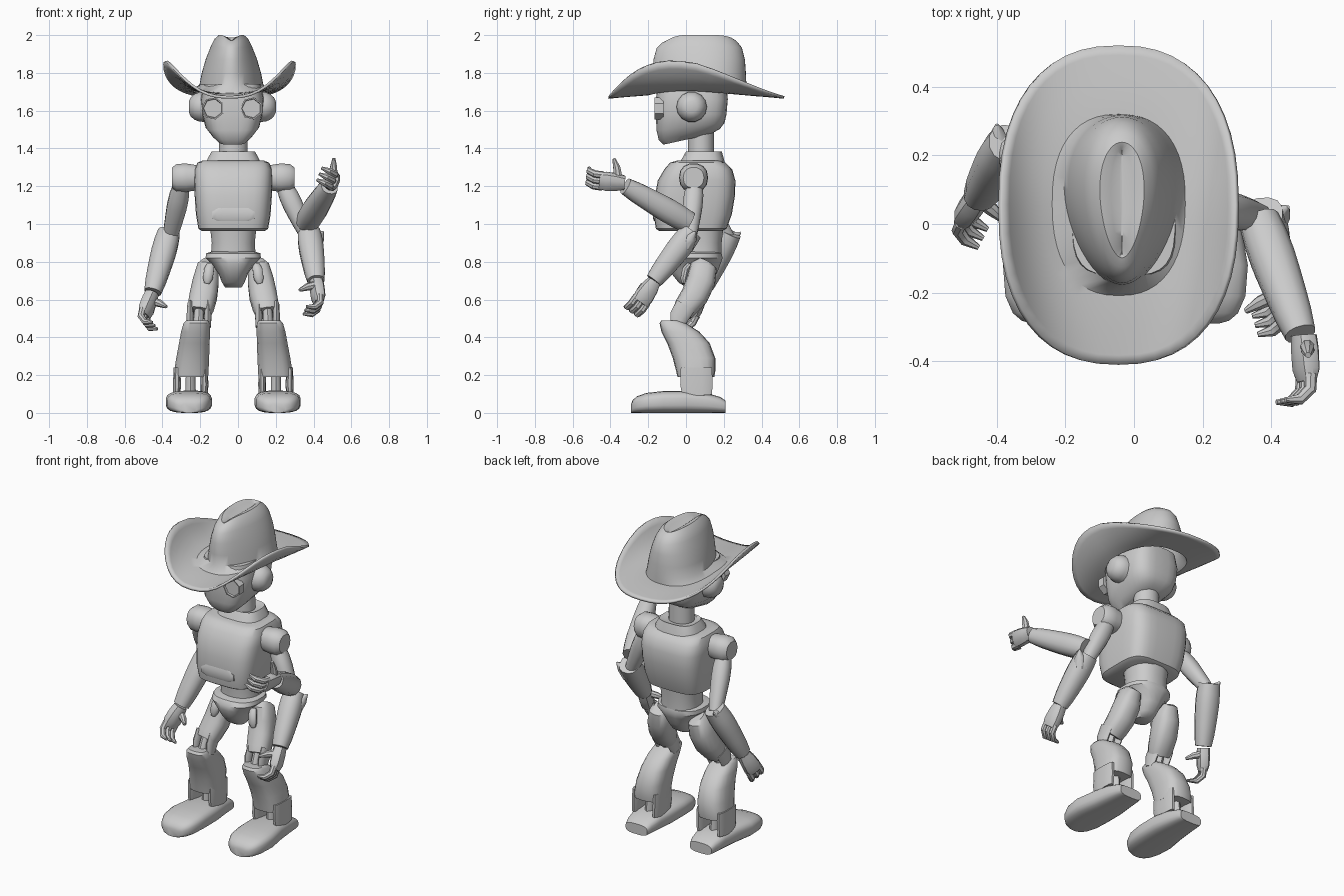
import bpy, bmesh, math
from mathutils import Vector

if "Cube" in bpy.data.objects:
    bpy.data.objects.remove(bpy.data.objects["Cube"])

mat = bpy.data.materials.new("light_grey")
mat.use_nodes = True
grey = (0.6, 0.6, 0.6, 1)
mat.diffuse_color = grey
mat.node_tree.nodes["Principled BSDF"].inputs["Base Color"].default_value = grey
MID = -0.025
parts = []


def spow(v, p):
    return math.copysign(abs(v) ** (2 / p), v)


def finish(name, bm):
    bmesh.ops.recalc_face_normals(bm, faces=bm.faces)
    me = bpy.data.meshes.new(name)
    bm.to_mesh(me)
    bm.free()
    me.materials.append(mat)
    ob = bpy.data.objects.new(name, me)
    bpy.context.collection.objects.link(ob)
    parts.append(ob)
    return ob


def skin(bm, rings, caps=(True, True)):
    n = len(rings[0])
    for a, b in zip(rings, rings[1:]):
        for i in range(n):
            j = (i + 1) % n
            bm.faces.new((a[i], a[j], b[j], b[i]))
    if caps[0]:
        bm.faces.new(rings[0])
    if caps[1]:
        bm.faces.new(rings[-1])


def tube(name, path, sides=14, p=2.0, axis=None, ref=(1, 0, 0)):
    """Loft rounded sections (centre, half width, half depth) along a path."""
    bm, rings = bmesh.new(), []
    cs = [Vector(s[0]) for s in path]
    for k, (c, rw, rd) in enumerate(path):
        t = Vector(axis) if axis else cs[min(k + 1, len(cs) - 1)] - cs[max(k - 1, 0)]
        t.normalize()
        u = Vector(ref)
        u = (u - t * u.dot(t)).normalized()
        w = t.cross(u)
        ring = []
        for i in range(sides):
            a = 2 * math.pi * (i + 0.5) / sides
            ring.append(bm.verts.new(cs[k] + u * rw * spow(math.cos(a), p)
                                     + w * rd * spow(math.sin(a), p)))
        rings.append(ring)
    skin(bm, rings)
    return finish(name, bm)


def stack(name, rows, x=MID, sides=20, p=2.0):
    """Horizontal sections: height, half width, front y, back y."""
    return tube(name, [((x, (f + b) / 2, z), rx, (b - f) / 2) for z, rx, f, b in rows],
                sides, p, axis=(0, 0, 1))


# Hat: brim and creased crown lofted as one sheet, then thickened
bm, rings, N = bmesh.new(), [], 48
for s in (1.0, 0.94, 0.86, 0.76, 0.65, 0.56):
    ring = []
    for i in range(N):
        a = 2 * math.pi * i / N
        u, v = spow(math.cos(a), 2.4), spow(math.sin(a), 2.4)
        lift = 0.152 * abs(u) ** 2.5 * (1 - 0.6 * v) * (1 - 0.4 * max(0, v))
        z = 1.695 + lift * s ** 4 - 0.025 * (v * s) ** 2
        ring.append(bm.verts.new((-0.045 + 0.345 * u * s, 0.055 + 0.465 * v * s, z)))
    rings.append(ring)
for z, rx, ry, crease in ((1.735, .16, .243, 0), (1.8, .147, .24, 0), (1.87, .127, .235, 0),
                          (1.935, .102, .22, .3), (1.975, .083, .192, .7), (1.995, .062, .168, 1),
                          (1.985, .035, .155, .8), (1.968, .008, .145, .5)):
    ring = []
    for i in range(N):
        a = 2 * math.pi * i / N
        u, v = math.cos(a), math.sin(a)
        dip = crease * (max(0, -v) ** 4 * 0.03 + max(0, v) ** 4 * 0.015)
        ring.append(bm.verts.new((-0.035 + rx * u * (1 + 0.2 * v), 0.07 + ry * v, z - dip)))
    rings.append(ring)
skin(bm, rings, (False, True))
hat = finish("hat", bm)
mod = hat.modifiers.new("thickness", "SOLIDIFY")
mod.thickness, mod.offset = 0.014, 0

# Head with a chin that rises toward the back, ears and sunken eye discs
head = stack("head", [(1.42, .075, -.12, .13), (1.45, .105, -.145, .18), (1.5, .142, -.157, .205),
                      (1.58, .16, -.16, .215), (1.66, .168, -.16, .222), (1.74, .15, -.15, .215)],
             x=-0.03, sides=28, p=3.5)
for v in head.data.vertices:
    v.co.z += (v.co.y + 0.12) * 0.22 * max(0, (1.58 - v.co.z) / 0.16)
for side, tag in ((1, "left"), (-1, "right")):
    x = -0.03
    tube(tag + "_ear", [((x + side * d, .03, 1.62), r, r) for d, r in
                        ((.1, .084), (.175, .08), (.2, .07), (.22, .052), (.23, .03))],
         14, ref=(0, 0, 1))
    tube(tag + "_eye", [((x + side * .102, y, 1.612), r, r) for y, r in
                        ((-.12, .06), (-.167, .06), (-.167, .053), (-.157, .05))],
         7, axis=(0, -1, 0))

# Neck, collar and torso
stack("neck", [(1.3, .078, .01, .15), (1.5, .075, .01, .15)])
stack("collar", [(1.31, .15, -.04, .21), (1.35, .135, -.02, .2),
                 (1.385, .115, -.0, .19), (1.375, .085, .0, .165)], p=3)
stack("torso", [(.962, .165, -.14, .19), (.975, .185, -.16, .215), (1.05, .198, -.172, .243),
                (1.15, .205, -.165, .26), (1.23, .208, -.15, .262), (1.29, .205, -.115, .245),
                (1.325, .19, -.085, .21), (1.335, .165, -.05, .18)], sides=32, p=4)
tube("belly_plate", [((MID, -.166, z), w, d) for z, w, d in
                     ((1.015, .08, .004), (1.03, .115, .009), (1.065, .115, .009), (1.085, .08, .003))],
     16, 4, axis=(0, 0, 1))
stack("waist", [(.83, .12, -.04, .19), (.9, .115, -.04, .19), (.99, .125, -.05, .2)], p=2.3)
stack("pelvis", [(.855, .11, -.03, .17), (.845, .145, -.08, .19), (.82, .148, -.1, .195),
                 (.79, .115, -.1, .185), (.74, .08, -.08, .165), (.69, .06, -.04, .13),
                 (.665, .045, 0, .09)], p=2.5)

# Legs, feet and shoulders, mirrored about the body axis
for side, tag in ((1, "left"), (-1, "right")):
    def at(d, y, z):
        return (MID + side * d, y, z)
    tube(tag + "_thigh", [(at(d, y, z), rw, rd) for d, y, z, rw, rd in
                          ((.13, .105, .8, .035, .04), (.135, .095, .78, .055, .07),
                           (.145, .08, .7, .07, .077), (.158, .045, .62, .074, .073),
                           (.172, 0, .56, .07, .064), (.178, -.02, .53, .062, .055))], 14, 2.6)
    tube(tag + "_hip_bar", [(at(.12, .02, .785), .02, .015), (at(.128, 0, .76), .027, .02),
                            (at(.135, -.01, .71), .027, .02), (at(.14, -.01, .685), .015, .012)], 10)
    for d in (.135, .228):
        tube(tag + "_knee_plate", [(at(d, .0, .57), .016, .055), (at(d, -.035, .51), .02, .052),
                                   (at(d, -.05, .455), .018, .035)], 10)
    tube(tag + "_knee_link", [(at(.18, -.01, .57), .025, .035), (at(.185, -.06, .44), .03, .04)], 10)
    tube(tag + "_shin", [(at(d, (f + b) / 2, z), rw, (b - f) / 2) for d, z, rw, f, b in
                         ((.192, .49, .058, -.13, -.03), (.194, .475, .07, -.14, .0),
                          (.2, .43, .077, -.13, .07), (.206, .37, .082, -.1, .125),
                          (.215, .29, .088, -.07, .155), (.222, .22, .092, -.052, .155),
                          (.224, .19, .092, -.045, .15))], 18, 2.8, axis=(0, 0, 1))
    for d in (.153, .298):
        tube(tag + "_ankle_plate", [(at(d, .055, .24), .018, .085), (at(d, .055, .15), .022, .088),
                                    (at(d + .002, .06, .09), .02, .08)], 12, 2.5)
    tube(tag + "_ankle_post", [(at(.226, .06, .22), .026, .04), (at(.226, .06, .08), .03, .05)], 10)
    tube(tag + "_foot", [(at(.225 + (.01 if y < -.1 else 0), y, h / 2), rw, h / 2)
                         for y, rw, h in ((-.29, .04, .05), (-.282, .068, .068), (-.26, .094, .088),
                                          (-.21, .116, .106), (-.12, .123, .116), (0, .112, .118),
                                          (.1, .098, .108), (.18, .086, .085), (.21, .076, .065))],
         20, 3.2, axis=(0, 1, 0))
    tube(tag + "_shoulder", [(at(d, .04, 1.245), r, r) for d, r in
                             ((.18, .066), (.25, .077), (.3, .074), (.325, .055))],
         14, 2.3, ref=(0, 0, 1))


def hand(name, wrist, along, curl, thumb):
    """Palm, three curled fingers and a thumb."""
    w, a, c, t = Vector(wrist), Vector(along).normalized(), Vector(curl), Vector(thumb).normalized()
    c = (c - a * c.dot(a)).normalized()
    s = a.cross(c)
    tube(name + "_palm", [(w - a * .02, .036, .038), (w + a * .02, .038, .048),
                          (w + a * .08, .036, .054), (w + a * .115, .024, .045)], 10, 2.4, ref=c)
    for k in (-1, 0, 1):
        b = w + a * .095 + s * k * .034
        tube(name + "_finger", [(b, .02, .019), (b + a * .045 + c * .005, .02, .019),
                                (b + a * .075 + c * .04, .018, .017),
                                (b + a * .075 + c * .085, .008, .008)], 8, ref=s)
    b = w + a * .015 - s * .02
    tube(name + "_thumb", [(b, .024, .022), (b + a * .015 + t * .06, .02, .02),
                           (b + a * .035 + t * .105, .009, .009)], 8, ref=a)


def limb(name, start, end, radii):
    a, b = Vector(start), Vector(end)
    n = len(radii) - 1
    tube(name, [(a.lerp(b, i / n), r, r) for i, r in enumerate(radii)], 12, 2.3)


upper = (.045, .053, .054, .05, .045, .038)
fore = (.06, .066, .067, .064, .06, .055, .046)

# Arms: one on the right, a forked pair of forearms on the left
limb("right_upper_arm", (-.3, .05, 1.2), (-.36, .22, .93), upper)
limb("right_forearm", (-.365, .235, .955), (-.452, .08, .64), fore)
hand("right_hand", (-.462, .068, .615), (-.3, -.4, -.85), (1, -.5, 0), (1, -.6, 0))
limb("left_upper_arm", (.245, .045, 1.2), (.365, .02, .94), upper)
limb("left_lower_forearm", (.375, .03, .96), (.413, -.17, .7), fore)
hand("left_lower_hand", (.416, -.18, .68), (.1, -.5, -.75), (-1, -.3, 0), (-1, -.3, 0))
limb("left_raised_forearm", (.365, .01, 1.01), (.485, -.32, 1.2), fore)
hand("left_raised_hand", (.497, -.345, 1.22), (.06, -1, .08), (-1, .1, .4), (0, .1, 1))

# Pointed elbow guards
for tag, base, tip in (("right", (-.39, .2, .9), (-.4, .29, .955)),
                       ("left", (.4, 0, .88), (.45, .05, .96))):
    b, t = Vector(base), Vector(tip)
    tube(tag + "_elbow_guard", [(b, .045, .045), (b.lerp(t, .6), .03, .03), (t, .005, .005)], 8)

# Smooth shading with crisp edges kept
bpy.ops.object.select_all(action="DESELECT")
for ob in parts:
    ob.select_set(True)
bpy.context.view_layer.objects.active = parts[0]
bpy.ops.object.shade_smooth_by_angle(angle=math.radians(40))
